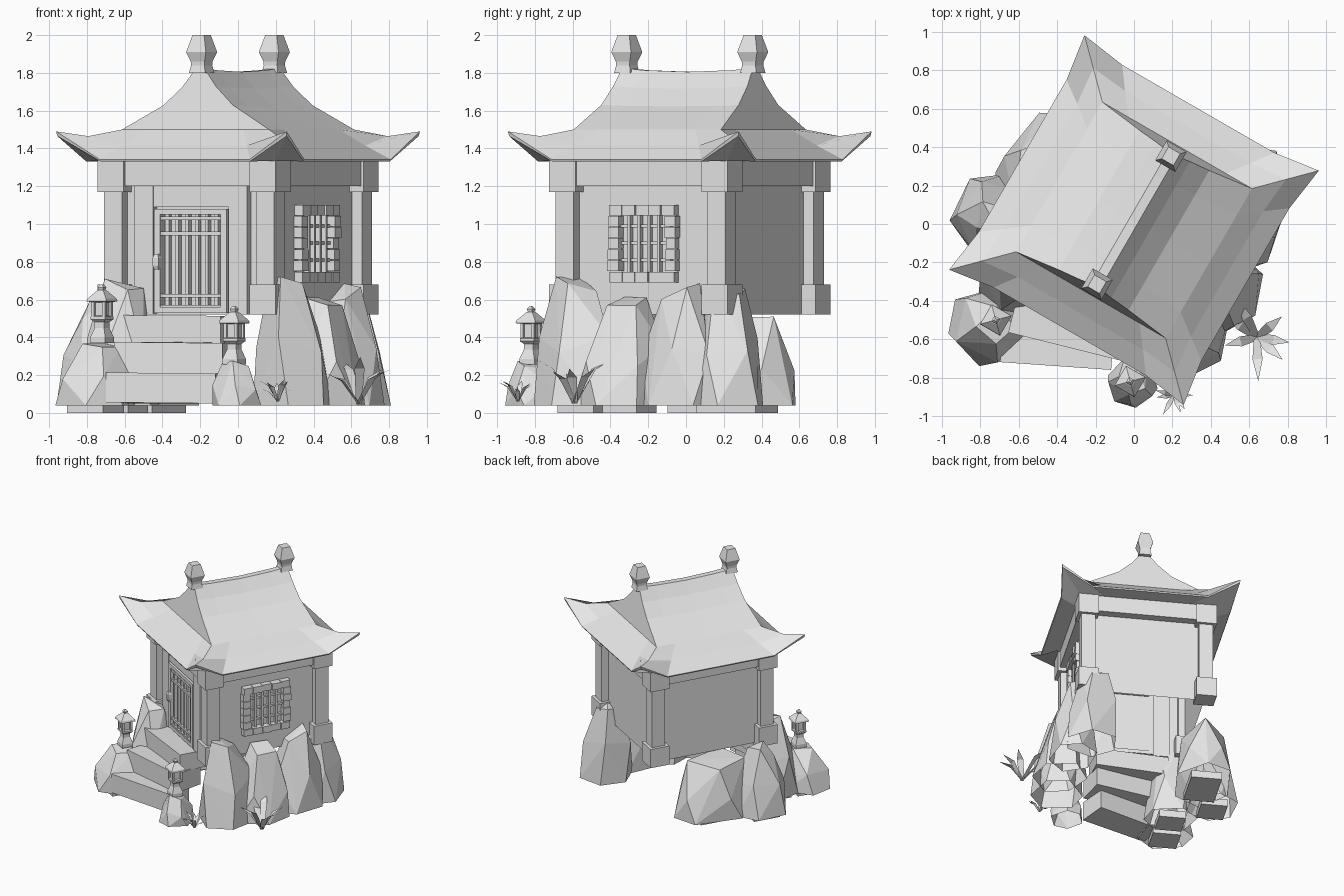
import bpy, bmesh, random
from math import radians, sin, cos, pi
from mathutils import Matrix, Vector

cube = bpy.data.objects.get("Cube")
if cube:
    bpy.data.objects.remove(cube)

grey = bpy.data.materials.new("stone_grey")
grey.use_nodes = True
grey.diffuse_color = (0.8, 0.8, 0.8, 1)
grey.node_tree.nodes["Principled BSDF"].inputs["Base Color"].default_value = (0.8, 0.8, 0.8, 1)

# The house is turned on the spot; its parts are laid out in its own axes
HOUSE = Matrix.Translation((0, 0.02, 0)) @ Matrix.Rotation(radians(-30), 4, 'Z')


def finish(bm, name, matrix=HOUSE, fix_normals=True):
    if fix_normals:
        bmesh.ops.recalc_face_normals(bm, faces=bm.faces)
    bm.transform(matrix)
    mesh = bpy.data.meshes.new(name)
    bm.to_mesh(mesh)
    bm.free()
    mesh.materials.append(grey)
    obj = bpy.data.objects.new(name, mesh)
    bpy.context.collection.objects.link(obj)
    return obj


def add_box(bm, x0, x1, y0, y1, z0, z1):
    size = Matrix.Diagonal((x1 - x0, y1 - y0, z1 - z0, 1))
    place = Matrix.Translation(((x0 + x1) / 2, (y0 + y1) / 2, (z0 + z1) / 2))
    return bmesh.ops.create_cube(bm, size=1, matrix=place @ size)["verts"]


def add_stack(bm, x, y, profile, sides=4, turn=pi / 4):
    """Stack of polygon rings from (radius, height) pairs, capped at both ends."""
    rings = []
    for r, z in profile:
        rings.append([bm.verts.new((x + r * cos(turn + 2 * pi * i / sides),
                                    y + r * sin(turn + 2 * pi * i / sides), z))
                      for i in range(sides)])
    for a, b in zip(rings, rings[1:]):
        for i in range(sides):
            j = (i + 1) % sides
            bm.faces.new((a[i], a[j], b[j], b[i]))
    bm.faces.new(rings[0][::-1])
    bm.faces.new(rings[-1])


# Walls, open underneath
bm = bmesh.new()
add_box(bm, -0.46, 0.46, -0.46, 0.46, 0.52, 1.33)
bm.faces.ensure_lookup_table()
bmesh.ops.delete(bm, geom=[f for f in bm.faces if f.calc_center_median().z < 0.6],
                 context='FACES_ONLY')
finish(bm, "walls")

# Corner posts with base blocks and capitals
for sx in (-1, 1):
    for sy in (-1, 1):
        bm = bmesh.new()
        for half, z0, z1 in ((0.08, 0.52, 0.68), (0.055, 0.68, 1.17), (0.08, 1.17, 1.335)):
            x, y = sx * 0.465, sy * 0.465
            add_box(bm, x - half, x + half, y - half, y + half, z0, z1)
        finish(bm, "%s_%s_post" % ("back" if sy > 0 else "front", "left" if sx > 0 else "right"))

# Top beams
bm = bmesh.new()
for s in (-1, 1):
    a, b = sorted((s * 0.43, s * 0.53))
    add_box(bm, a, b, -0.45, 0.45, 1.2, 1.335)
    add_box(bm, -0.45, 0.45, a, b, 1.2, 1.335)
finish(bm, "top_beams")

# Roof: concave slopes, steep gables and a flared skirt with swept corners
STEPS = (-1, -0.65, 0, 0.65, 1)
bm = bmesh.new()


def quads(rows):
    for a, b in zip(rows, rows[1:]):
        for i in range(len(a) - 1):
            bm.faces.new([bm.verts.new(p) for p in (a[i], a[i + 1], b[i + 1], b[i])])


PROFILE = [(0.025, 0.40, 1.825), (0.10, 0.41, 1.73), (0.21, 0.42, 1.63), (0.45, 0.45, 1.50)]
for s in (-1, 1):
    quads([[(s * x, t * y, z - (1 - t * t) * 0.06 * (z - 1.5)) for t in STEPS]
           for x, y, z in PROFILE])
    half = [(x, s * y, z) for x, y, z in PROFILE]
    base = [(t * 0.45, s * 0.45, 1.5) for t in STEPS[1:-1]]
    loop = half + base[::-1] + [(-x, y, z) for x, y, z in half[::-1]]
    bm.faces.new([bm.verts.new(p) for p in loop])
quads([[(x, t * 0.40, 1.825 - (1 - t * t) * 0.0195) for t in STEPS] for x in (-0.025, 0.025)])
# rings of the skirt: reach and height at mid side, then at the corner
SKIRT = [(0.45, 1.50, 0.45, 1.50), (0.56, 1.415, 0.58, 1.465), (0.67, 1.342, 0.705, 1.49),
         (0.665, 1.331, 0.70, 1.465), (0.54, 1.333, 0.54, 1.335)]
for k in range(4):
    turn = Matrix.Rotation(k * pi / 2, 3, 'Z')
    quads([[turn @ Vector((t * rc, -rc, zc) if abs(t) == 1 else (t * rc, -rm, zm))
            for t in STEPS] for rm, zm, rc, zc in SKIRT])
bm.faces.new([bm.verts.new((x, y, 1.335)) for x, y in
              ((-0.54, -0.54), (-0.54, 0.54), (0.54, 0.54), (0.54, -0.54))])
bmesh.ops.remove_doubles(bm, verts=bm.verts, dist=0.002)
finish(bm, "roof")

# Ridge finials
for name, y in (("front_finial", -0.385), ("back_finial", 0.385)):
    bm = bmesh.new()
    add_stack(bm, 0, y, [(0.07, 1.80), (0.058, 1.84), (0.06, 1.86), (0.085, 1.91), (0.05, 2.0)])
    finish(bm, name)

# Door surround, door leaf and lattice
bm = bmesh.new()
for s in (-1, 1):
    a, b = sorted((s * 0.23, s * 0.345))
    add_box(bm, a, b, -0.50, -0.45, 0.52, 1.2)
add_box(bm, -0.23, 0.23, -0.495, -0.45, 1.09, 1.2)
finish(bm, "door_surround")
bm = bmesh.new()
for s in (-1, 1):
    a, b = sorted((s * 0.185, s * 0.222))
    add_box(bm, a, b, -0.505, -0.45, 0.53, 1.08)
for z in (0.53, 1.05):
    add_box(bm, -0.2, 0.2, -0.505, -0.45, z, z + 0.03)
finish(bm, "door_frame")
bm = bmesh.new()
for i in range(6):
    x = -0.15 + i * 0.06
    add_box(bm, x - 0.01, x + 0.01, -0.49, -0.46, 0.55, 1.06)
for z in (0.56, 0.62, 0.95, 1.03):
    add_box(bm, -0.19, 0.19, -0.498, -0.465, z - 0.01, z + 0.01)
finish(bm, "door_lattice")
bm = bmesh.new()
add_stack(bm, -0.2, -0.51, [(0.015, 0.76), (0.026, 0.78), (0.026, 0.82), (0.015, 0.84)])
finish(bm, "door_handle")

# Side window with block frame and lattice
rng = random.Random(3)
bm = bmesh.new()
for i in range(5):
    y = -0.2 + i * 0.08
    for z in (0.69, 1.045):
        add_box(bm, 0.45, 0.505 + rng.uniform(0, 0.015), y + 0.002, y + 0.078, z, z + 0.055)
for i in range(5):
    z = 0.75 + i * 0.059
    for y in (-0.2, 0.145):
        w = rng.uniform(0, 0.015)
        add_box(bm, 0.45, 0.50 + w, y - w / 2, y + 0.055 + w / 2, z + 0.002, z + 0.057)
finish(bm, "window_frame")
bm = bmesh.new()
for i in range(4):
    y = -0.09 + i * 0.06
    add_box(bm, 0.455, 0.49, y - 0.009, y + 0.009, 0.73, 1.06)
for z in (0.81, 0.9, 0.99):
    add_box(bm, 0.455, 0.482, -0.16, 0.16, z - 0.008, z + 0.008)
finish(bm, "window_lattice")

# Steps fanning out from the door
for i, (x, y, turn, width, depth, z0, z1) in enumerate((
        (-0.40, -0.62, -4, 0.58, 0.24, 0.05, 0.21),
        (-0.34, -0.52, -14, 0.59, 0.24, 0.21, 0.37),
        (-0.30, -0.42, -26, 0.58, 0.24, 0.36, 0.51))):
    bm = bmesh.new()
    rng = random.Random(i)
    for v in add_box(bm, -width / 2, width / 2, -depth / 2, depth / 2, z0, z1):
        v.co.z += rng.uniform(-0.008, 0.008)
    finish(bm, "step_%d" % (i + 1),
           Matrix.Translation((x, y, 0)) @ Matrix.Rotation(radians(turn), 4, 'Z'))


# Faceted boulders, open underneath: hull of three jittered rings
def rock(name, x, y, ru, rv, top, lean=(0, 0), seed=1, crown=0.5, foot=False):
    rng = random.Random(seed)
    place = Matrix.Translation((x, y, 0)) @ Matrix.Rotation(radians(-30), 4, 'Z')
    bm = bmesh.new()
    for count, scale, z in ((6, 1.08, 0.04), (5, 0.98, top * 0.48), (4, crown, top * 0.93)):
        start = rng.uniform(0, pi)
        for k in range(count):
            a = start + 2 * pi * (k + rng.uniform(-0.12, 0.12)) / count
            s = scale * rng.uniform(0.95, 1.06)
            h = z if z < 0.05 else z + rng.uniform(-0.09, 0.08) * top
            bm.verts.new((ru * s * cos(a) + lean[0] * z / top,
                          rv * s * sin(a) + lean[1] * z / top, h))
    hull = bmesh.ops.convex_hull(bm, input=bm.verts)
    bmesh.ops.delete(bm, geom=hull["geom_interior"], context='VERTS')
    bmesh.ops.recalc_face_normals(bm, faces=bm.faces)
    bmesh.ops.delete(bm, geom=[f for f in bm.faces if f.normal.z < -0.95], context='FACES_ONLY')
    if foot:
        add_box(bm, -ru * 0.55, ru * 0.55, -rv * 0.55, rv * 0.55, 0, 0.06)
    finish(bm, name, place, False)


rock("front_left_boulder", 0.30, -0.57, 0.19, 0.22, 0.74, (-0.03, -0.03), 2)
rock("left_boulder_a", 0.46, -0.35, 0.19, 0.23, 0.64, (-0.03, 0.03), 5)
rock("left_boulder_b", 0.59, -0.05, 0.17, 0.22, 0.69, (-0.04, 0), 8)
rock("back_left_boulder", 0.61, 0.21, 0.20, 0.19, 0.71, (-0.04, 0), 11)
rock("right_boulder_large", -0.47, 0.27, 0.22, 0.33, 0.54, (0, 0), 14, 0.72, True)
rock("right_boulder_small", -0.75, 0.05, 0.19, 0.20, 0.60, (0.02, 0), 17, 0.5, True)
rock("front_right_boulder", -0.62, -0.30, 0.19, 0.19, 0.74, (0, 0.03), 20, 0.55, True)
rock("lantern_rock_right", -0.755, -0.53, 0.2, 0.2, 0.40, (0.03, 0.02), 23, 0.5, True)
rock("lantern_rock_left", -0.01, -0.82, 0.125, 0.125, 0.28, (0, 0), 26, 0.58)


# Stone lanterns
def lantern(name, x, y, z):
    bm = bmesh.new()
    add_stack(bm, 0, 0, [(0.065, 0), (0.065, 0.03), (0.04, 0.08), (0.04, 0.11), (0.062, 0.125),
                         (0.062, 0.14), (0.042, 0.145), (0.042, 0.215), (0.085, 0.22),
                         (0.08, 0.235), (0.03, 0.275), (0.018, 0.28), (0.024, 0.295),
                         (0.008, 0.31)])
    for s in (-1, 1):
        for t in (-1, 1):
            px, py = s * 0.033, t * 0.033
            add_box(bm, px - 0.009, px + 0.009, py - 0.009, py + 0.009, 0.135, 0.222)
    finish(bm, name, Matrix.Translation((x, y, z)) @ Matrix.Rotation(radians(-30), 4, 'Z'))


lantern("right_lantern", -0.72, -0.5, 0.37)
lantern("left_lantern", -0.02, -0.82, 0.255)


# Plants: arching flat blades
def plant(name, x, y, z, count, reach, height, seed):
    rng = random.Random(seed)
    bm = bmesh.new()
    for k in range(count):
        a = 2 * pi * k / count + rng.uniform(-0.3, 0.3)
        r, h = reach * rng.uniform(0.75, 1.1), height * rng.uniform(0.5, 1.1)
        out, side = Vector((cos(a), sin(a), 0)), Vector((-sin(a), cos(a), 0))
        up = Vector((0, 0, h))
        w = reach * 0.12
        low = [bm.verts.new(side * s * w * 0.6) for s in (-1, 1)]
        mid = [bm.verts.new(out * r * 0.5 + up * 0.75 + side * s * w) for s in (-1, 1)]
        tip = bm.verts.new(out * r + up)
        bm.faces.new((low[0], low[1], mid[1], mid[0]))
        bm.faces.new((mid[0], mid[1], tip))
    finish(bm, name, Matrix.Translation((x, y, z)), False)


plant("long_leaf_plant", 0.64, -0.59, 0.05, 7, 0.22, 0.25, 4)
plant("small_leaf_plant", 0.21, -0.89, 0.06, 9, 0.11, 0.12, 9)
